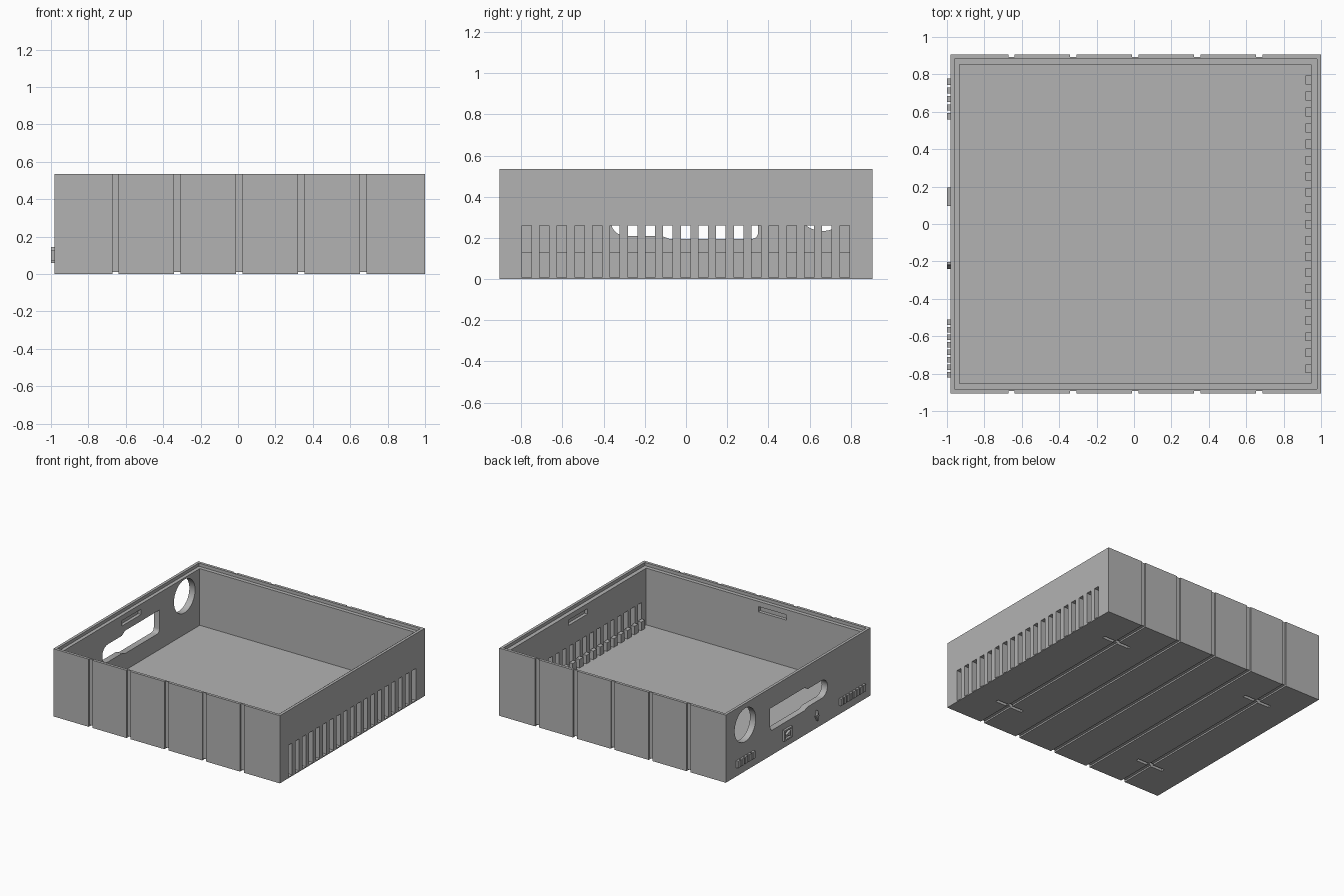
import bpy, bmesh, math
from mathutils import Vector

if "Cube" in bpy.data.objects:
    bpy.data.objects.remove(bpy.data.objects["Cube"])

grey = bpy.data.materials.new("Plain grey")
grey.use_nodes = True
grey.diffuse_color = (0.45, 0.45, 0.45, 1)
grey.node_tree.nodes["Principled BSDF"].inputs["Base Color"].default_value = (0.45, 0.45, 0.45, 1)

# Outer shell limits
X0, X1, Y, TOP, FLOOR = -0.982, 1.0, 0.905, 0.535, 0.062
IX0, IX1, IY = -0.932, 0.946, 0.853


def add_box(bm, x, y, z):
    """Box from (min, max) pairs."""
    made = bmesh.ops.create_cube(bm, size=1)["verts"]
    for v in made:
        v.co = Vector([r[0] if c < 0 else r[1] for c, r in zip(v.co, (x, y, z))])


def add_prism(bm, outline, x0, x1):
    """Extrude a (y, z) outline along x."""
    face = bm.faces.new([bm.verts.new((x0, y, z)) for y, z in outline])
    out = bmesh.ops.extrude_face_region(bm, geom=[face])["geom"]
    for v in out:
        if isinstance(v, bmesh.types.BMVert):
            v.co.x = x1


def arc(y, z, r, start, end, steps):
    return [(y + r * math.cos(math.radians(start + (end - start) * i / steps)),
             z + r * math.sin(math.radians(start + (end - start) * i / steps)))
            for i in range(steps + 1)]


def finish(bm, name):
    bmesh.ops.recalc_face_normals(bm, faces=bm.faces)
    mesh = bpy.data.meshes.new(name)
    bm.to_mesh(mesh)
    bm.free()
    mesh.materials.append(grey)
    obj = bpy.data.objects.new(name, mesh)
    bpy.context.collection.objects.link(obj)
    return obj


def boxes(name, items):
    bm = bmesh.new()
    for item in items:
        add_box(bm, *item)
    return finish(bm, name)


def cut(target, cutter):
    mod = target.modifiers.new("cut", "BOOLEAN")
    mod.operation, mod.solver, mod.object = "DIFFERENCE", "EXACT", cutter
    bpy.context.view_layer.objects.active = target
    bpy.ops.object.modifier_apply(modifier=mod.name)
    bpy.data.objects.remove(cutter)


# Open tray with a stepped rim
tray = boxes("tray", [((X0, X1), (-Y, Y), (0, TOP))])
cut(tray, boxes("cavity", [((IX0, IX1), (-IY, IY), (FLOOR, 1))]))
cut(tray, boxes("rim_step", [((X0 + 0.022, X1 - 0.022), (-Y + 0.022, Y - 0.022), (TOP - 0.025, 1))]))

# Five grooves down the front and back and along the underside
groove_x = [0.007 + 0.331 * i for i in range(-2, 3)]
cut(tray, boxes("wall_grooves", [((x - 0.017, x + 0.017), sorted((s * (Y - 0.011), s * 2)), (-1, 1))
                                 for x in groove_x for s in (-1, 1)]))
cut(tray, boxes("base_grooves", [((x - 0.017, x + 0.017), (-2, 2), (-1, 0.012)) for x in groove_x]))

# Short mounting slots across the outer base grooves
cut(tray, boxes("mount_slots", [((x - 0.12, x + 0.12), (y - 0.013, y + 0.013), (-1, 0.03))
                                for x in (groove_x[0], groove_x[-1]) for y in (-0.6, 0.6)]))

# Vent slots in the left wall, with a low baffle behind each
vent_y = [-0.774 + 0.0858 * i for i in range(19)]
cut(tray, boxes("vents", [((IX1 - 0.001, 2), (y - 0.023, y + 0.023), (0.008, 0.26)) for y in vent_y]))
boxes("vent_baffles", [((IX1 - 0.03, IX1 + 0.001), (y - 0.0235, y + 0.0235), (FLOOR - 0.01, 0.13))
                       for y in vent_y])

# Latch recesses inside three walls
z_latch = (0.427, 0.469)
cut(tray, boxes("latches", [((IX0 - 0.025, 0), (-0.12, 0.12), z_latch),
                            ((0.5, IX1 + 0.025), (-0.12, 0.12), z_latch),
                            ((-0.28, -0.035), (-IY - 0.025, -0.5), z_latch)]))

# Round port and long shaped opening in the right wall
bm = bmesh.new()
add_prism(bm, arc(0.663, 0.365, 0.132, 0, 348.75, 31), -2, -0.5)
window = (arc(0.32, 0.225, 0.03, -90, 0, 4) + [(0.35, 0.375), (-0.08, 0.375), (-0.12, 0.35)]
          + arc(-0.295, 0.28, 0.07, 90, 270, 12) + [(-0.12, 0.21), (-0.08, 0.195)])
add_prism(bm, window, -2, -0.5)
cut(tray, finish(bm, "ports"))


# Raised marks on the right wall: plain stud rows, a framed symbol and a bolt
def stud_row(name, start, end, count):
    pitch = (end - start) / count
    boxes(name, [((-1, X0 + 0.002), (start + pitch * i, start + pitch * (i + 0.72)),
                  (0.07, 0.125)) for i in range(count)])


stud_row("back_studs", 0.56, 0.79, 5)
stud_row("front_studs", -0.82, -0.5, 8)
mark_x = (-1, X0 + 0.002)
boxes("symbol_frame", [(mark_x, (0.095, 0.195), (0.058, 0.07)),
                       (mark_x, (0.095, 0.195), (0.132, 0.144)),
                       (mark_x, (0.095, 0.107), (0.07, 0.132)),
                       (mark_x, (0.183, 0.195), (0.07, 0.132))])
bm = bmesh.new()
add_prism(bm, [(0.12, 0.08), (0.17, 0.1), (0.12, 0.122)], *mark_x)
finish(bm, "symbol_triangle")
bm = bmesh.new()
add_prism(bm, [(-0.225, 0.06), (-0.203, 0.105), (-0.217, 0.105), (-0.222, 0.144),
               (-0.24, 0.095), (-0.226, 0.095)], *mark_x)
finish(bm, "bolt_mark")

# Crisp edges, smooth curves
for obj in bpy.context.collection.objects:
    if obj.type == "MESH" and obj.name == "tray":
        bpy.context.view_layer.objects.active = obj
        obj.select_set(True)
        bpy.ops.object.shade_smooth_by_angle(angle=math.radians(25))
